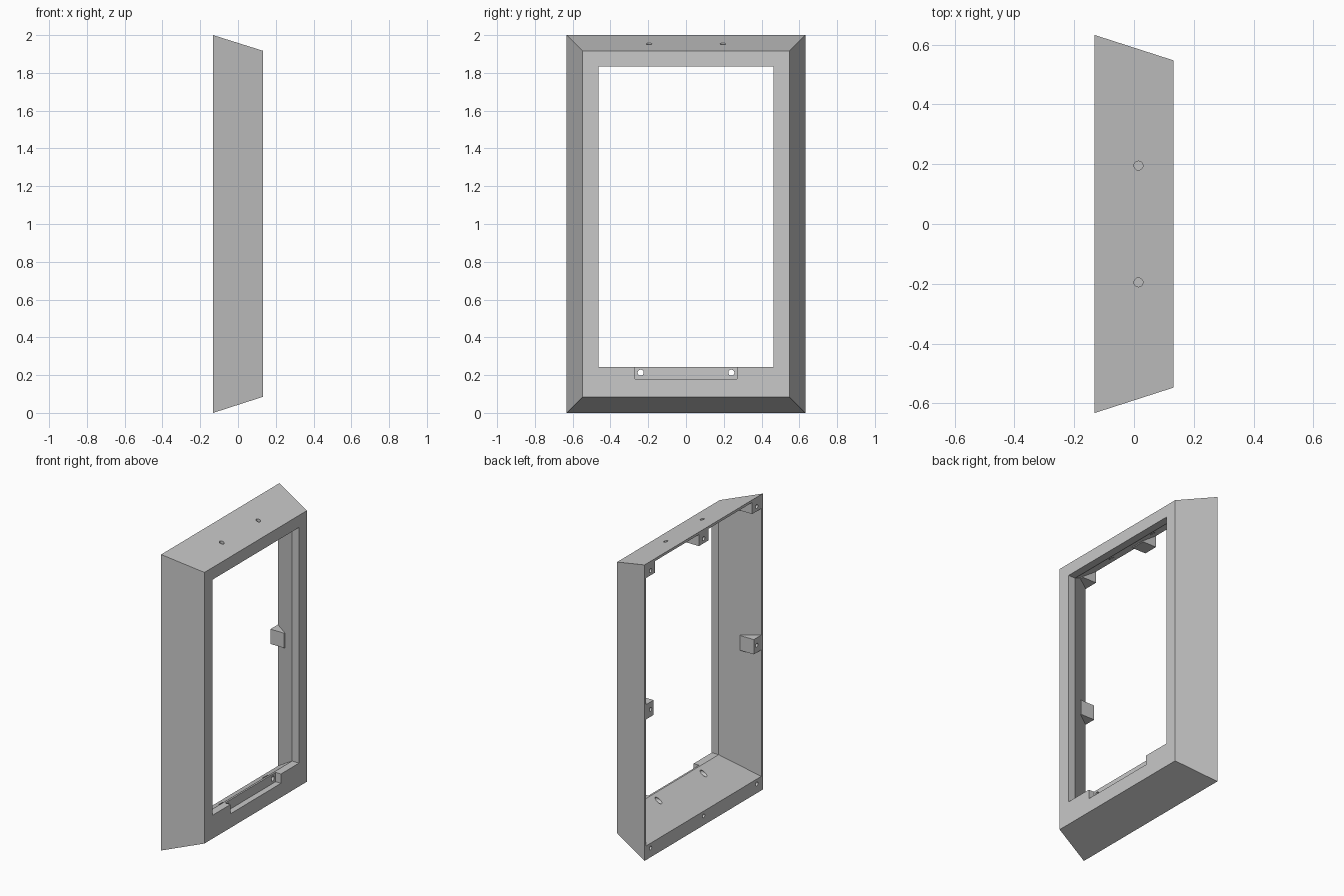
import bpy, bmesh
from mathutils import Matrix, Vector

if "Cube" in bpy.data.objects:
    bpy.data.objects.remove(bpy.data.objects["Cube"], do_unlink=True)

grey = bpy.data.materials.new("mid_grey")
grey.use_nodes = True
COLOUR = (0.58, 0.58, 0.58, 1)
grey.diffuse_color = COLOUR
grey.node_tree.nodes["Principled BSDF"].inputs["Base Color"].default_value = COLOUR

BACK, FRONT, JAMB = -0.132, 0.132, 0.08   # depth of back rim, face and jamb rear


def finish(name, bm):
    bmesh.ops.recalc_face_normals(bm, faces=bm.faces)
    mesh = bpy.data.meshes.new(name)
    bm.to_mesh(mesh)
    bm.free()
    mesh.materials.append(grey)
    obj = bpy.data.objects.new(name, mesh)
    bpy.context.collection.objects.link(obj)
    return obj


def skin(name, rings, closed=False):
    """Bridge equal rings of points, capping the ends unless closed."""
    bm = bmesh.new()
    loops = [[bm.verts.new(p) for p in ring] for ring in rings]
    pairs = list(zip(loops, loops[1:]))
    if closed:
        pairs.append((loops[-1], loops[0]))
    else:
        bm.faces.new(loops[0])
        bm.faces.new(loops[-1])
    for a, b in pairs:
        for i in range(len(a)):
            j = (i + 1) % len(a)
            bm.faces.new((a[i], a[j], b[j], b[i]))
    return finish(name, bm)


def rods(name, centres, radius, length, axis):
    bm = bmesh.new()
    turn = Vector((0, 0, 1)).rotation_difference(Vector(axis)).to_matrix().to_4x4()
    for c in centres:
        bmesh.ops.create_cone(bm, cap_ends=True, segments=20, radius1=radius,
                              radius2=radius, depth=length,
                              matrix=Matrix.Translation(c) @ turn)
    obj = finish(name, bm)
    obj.hide_render = True
    return obj


def cut(obj, cutter):
    mod = obj.modifiers.new("cut", "BOOLEAN")
    mod.operation, mod.solver, mod.object = "DIFFERENCE", "EXACT", cutter
    bpy.context.view_layer.objects.active = obj
    bpy.ops.object.modifier_apply(modifier=mod.name)


def rectangle(x, half, low, high):
    return [(x, -half, low), (x, half, low), (x, half, high), (x, -half, high)]


# Tapered frame whose inside slopes from a thin back rim to the window jamb
frame = skin("frame", [
    rectangle(BACK, 0.632, 0, 2),
    rectangle(FRONT, 0.547, 0.085, 1.917),
    rectangle(FRONT, 0.463, 0.243, 1.835),
    rectangle(JAMB, 0.463, 0.243, 1.835),
    rectangle(BACK, 0.615, 0.095, 1.983),
], closed=True)

# Mounting notch in the lower face, with two through holes
notch = skin("notch_cutter", [rectangle(0.092, 0.27, 0.18, 0.3),
                              rectangle(0.2, 0.27, 0.18, 0.3)])
notch.hide_render = True
sill_holes = rods("sill_hole_cutter", [(0, y, 0.213) for y in (-0.24, 0.24)],
                  0.016, 0.5, (1, 0, 0))

# Two small holes through the top
top_holes = rods("top_hole_cutter", [(0.015, y, 1.92) for y in (-0.195, 0.195)],
                 0.015, 0.2, (0, 0, 1))

# Wedge shaped screw blocks: depth against distance from the centre line
wedge = [(BACK, 0.615), (BACK, 0.535), (-0.03, 0.535), (-0.015, 0.56)]


def block(name, side, along, vertical):
    rings = []
    for end in (-0.05, 0.05):
        ring = []
        for x, d in wedge:
            if vertical:
                y, z = side * d, 1 + along + end
            else:
                limit = 0.577 - 0.32 * x   # keep corner blocks inside the walls
                y = max(-limit, min(limit, along + end))
                z = 1 + side * (d + 0.37)
            ring.append((x, y, z))
        rings.append(ring)
    return skin(name, rings)


blocks, screws = [], []
for side, label in ((-1, "right"), (1, "left")):
    blocks.append(block("side_block_" + label, side, 0, True))
    screws.append((BACK, side * 0.567, 1))
for side, label in ((-1, "bottom"), (1, "top")):
    for along, place in ((-0.567, "right"), (0, "middle"), (0.567, "left")):
        blocks.append(block(label + "_block_" + place, side, along, False))
        screws.append((BACK, along, 1 + side * 0.937))

screw_holes = rods("screw_hole_cutter", screws, 0.013, 0.12, (1, 0, 0))
for obj in blocks:
    cut(obj, screw_holes)

cutters = (notch, sill_holes, top_holes, screw_holes)
for cutter in cutters:
    cut(frame, cutter)
for cutter in cutters:
    bpy.data.objects.remove(cutter, do_unlink=True)
